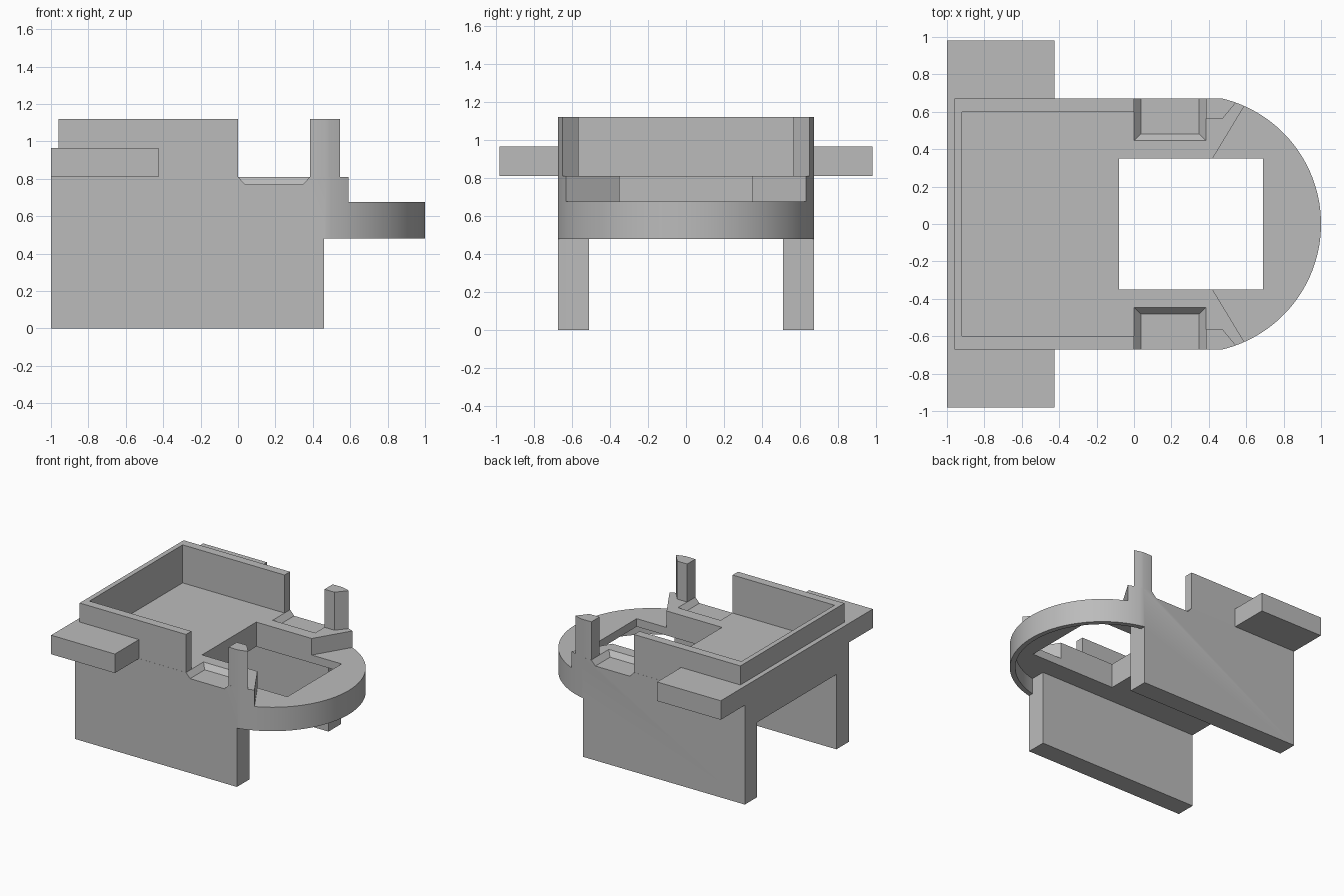
import bpy, bmesh, math

cube = bpy.data.objects.get("Cube")
if cube:
    bpy.data.objects.remove(cube, do_unlink=True)

grey = bpy.data.materials.new("plain_grey")
grey.use_nodes = True
GREY = (0.5, 0.5, 0.5, 1)
grey.diffuse_color = GREY
grey.node_tree.nodes["Principled BSDF"].inputs["Base Color"].default_value = GREY

SIDE, LEG_IN, TOP, DECK = 0.67, 0.51, 1.12, 0.81
CENTRE, RADIUS = 0.31, 0.69


def arc(radius, start, end, steps):
    """Points on the rounded nose, angles in degrees."""
    angles = [math.radians(start + (end - start) * i / steps) for i in range(steps + 1)]
    return [(CENTRE + radius * math.cos(a), radius * math.sin(a)) for a in angles]


def prism(name, outline, z0, z1, lower=None):
    """Upright solid; lower gives a different bottom outline for sloped sides."""
    bm = bmesh.new()
    bottom = [bm.verts.new((x, y, z0)) for x, y in (lower or outline)]
    top = [bm.verts.new((x, y, z1)) for x, y in outline]
    bm.faces.new(bottom)
    bm.faces.new(top)
    n = len(top)
    for i in range(n):
        j = (i + 1) % n
        bm.faces.new((bottom[i], bottom[j], top[j], top[i]))
    bmesh.ops.recalc_face_normals(bm, faces=bm.faces)
    mesh = bpy.data.meshes.new(name)
    bm.to_mesh(mesh)
    bm.free()
    mesh.materials.append(grey)
    obj = bpy.data.objects.new(name, mesh)
    bpy.context.collection.objects.link(obj)
    return obj


def rect(x0, x1, y0, y1):
    return [(x0, y0), (x1, y0), (x1, y1), (x0, y1)]


def flip(points, sign):
    return [(x, y * sign) for x, y in points]


def smooth(obj):
    bpy.ops.object.select_all(action='DESELECT')
    obj.select_set(True)
    bpy.context.view_layer.objects.active = obj
    bpy.ops.object.shade_smooth_by_angle(angle=math.radians(25))


# Body: straight sides with a rounded nose
body = prism("body", [(-1, -SIDE)] + arc(RADIUS, -76.6, 76.6, 64) + [(-1, SIDE)], 0, DECK)

# Cutters: nose underside, space between the legs, deck opening, lowered nose
cutters = [
    prism("nose_cutter", rect(0.46, 1.2, -1, 1), -0.2, 0.48),
    prism("underside_cutter", [(-1.2, -LEG_IN), (0.46, -LEG_IN)] + arc(0.65, -76.7, 76.7, 48)
          + [(0.46, LEG_IN), (-1.2, LEG_IN)], -0.3, 0.61),
    prism("opening_cutter", rect(-0.08, 0.69, -0.35, 0.35), 0.3, 1),
    prism("step_cutter", [(0.42, -0.35), (0.65, -0.73), (1.3, -0.73),
                          (1.3, 0.73), (0.65, 0.73), (0.42, 0.35)], 0.675, 1),
]
# Sloped pockets open to the sides
for side, sign in (("left", 1), ("right", -1)):
    cutters.append(prism(side + "_pocket_cutter", flip(rect(0, 0.385, 0.445, 0.8), sign), 0.77, DECK + 0.0005,
                         flip(rect(0.037, 0.348, 0.482, 0.8), sign)))

for cutter in cutters:
    mod = body.modifiers.new(cutter.name, 'BOOLEAN')
    mod.operation = 'DIFFERENCE'
    mod.solver = 'EXACT'
    mod.object = cutter
    bpy.context.view_layer.objects.active = body
    bpy.ops.object.modifier_apply(modifier=mod.name)
for cutter in cutters:
    bpy.data.objects.remove(cutter, do_unlink=True)
smooth(body)

# Tray wall around three sides
prism("tray_wall", [(0, -SIDE), (-0.96, -SIDE), (-0.96, SIDE), (0, SIDE),
                    (0, 0.6), (-0.92, 0.6), (-0.92, -0.6), (0, -0.6)], DECK, TOP)

# Rear ledge with the two side arms
prism("rear_ledge_and_arms", [(-1, -0.98), (-0.425, -0.98), (-0.425, -SIDE), (-0.96, -SIDE),
                              (-0.96, SIDE), (-0.425, SIDE), (-0.425, 0.98), (-1, 0.98)], DECK, 0.965)

# Corner posts following the nose curve
post = [(0.385, SIDE), (0.385, 0.565), (0.475, 0.565)] + arc(RADIUS, 70.1, 76.6, 4)
for side, sign in (("left", 1), ("right", -1)):
    smooth(prism(side + "_post", flip(post, sign), DECK, TOP))
